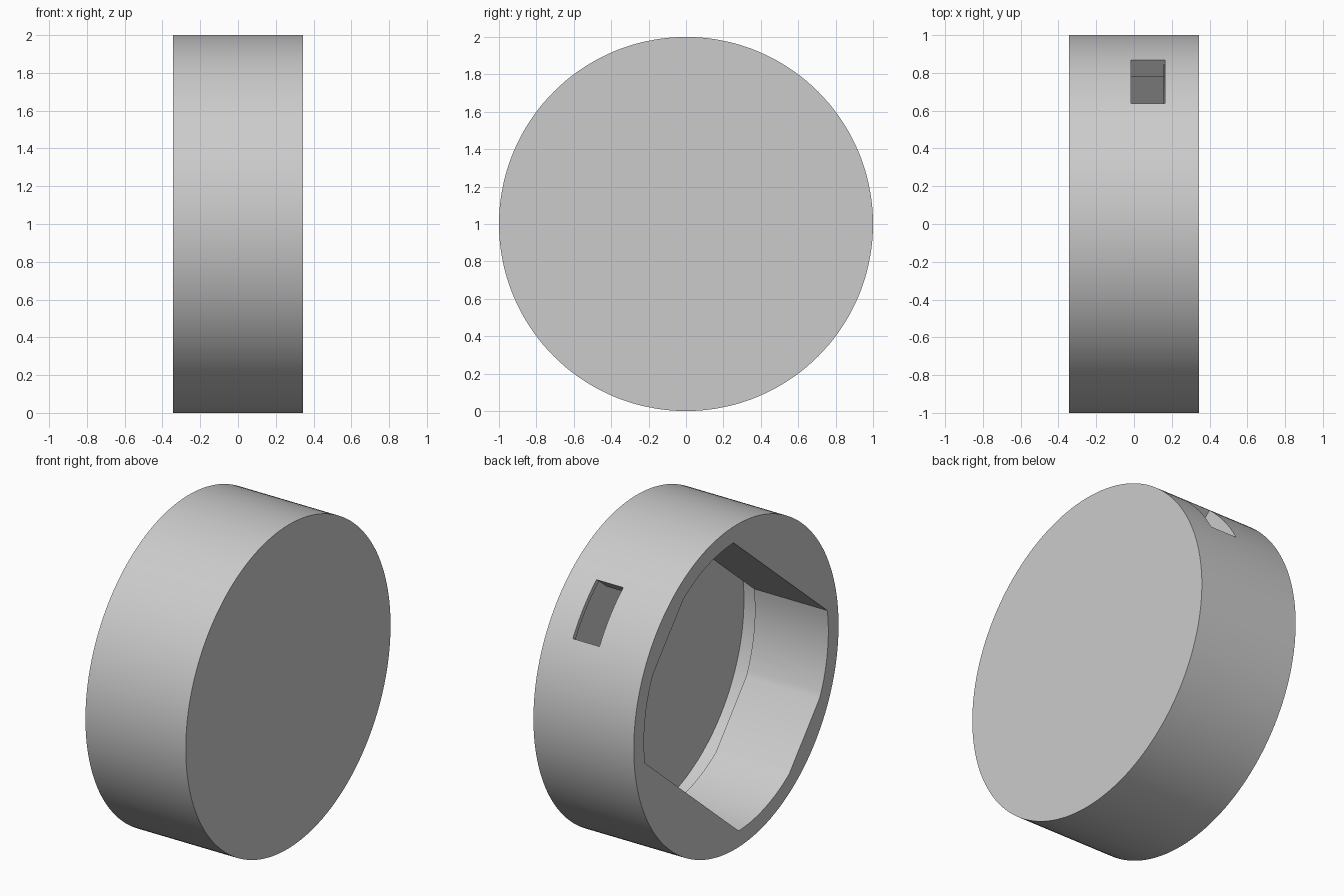
import bpy, bmesh
from math import sin, cos, pi, radians, asin, acos

if "Cube" in bpy.data.objects:
    bpy.data.objects.remove(bpy.data.objects["Cube"])

TILT = radians(40)      # direction of the slot and the pocket's long axis
HALF_WIDTH = 0.343

grey = bpy.data.materials.new("light_grey")
grey.use_nodes = True
colour = (0.6, 0.6, 0.6, 1)
grey.diffuse_color = colour
grey.node_tree.nodes["Principled BSDF"].inputs["Base Color"].default_value = colour


def prism(name, profile, x0, x1):
    """Extrude a (u, v) profile along x, tilted about the disc's axis."""
    bm = bmesh.new()
    ring = [bm.verts.new((x0, u * cos(TILT) - v * sin(TILT),
                          1 + u * sin(TILT) + v * cos(TILT))) for u, v in profile]
    face = bm.faces.new(ring)
    extruded = bmesh.ops.extrude_face_region(bm, geom=[face])["geom"]
    moved = [g for g in extruded if isinstance(g, bmesh.types.BMVert)]
    bmesh.ops.translate(bm, verts=moved, vec=(x1 - x0, 0, 0))
    bmesh.ops.recalc_face_normals(bm, faces=bm.faces)
    mesh = bpy.data.meshes.new(name)
    bm.to_mesh(mesh)
    bm.free()
    mesh.materials.append(grey)
    obj = bpy.data.objects.new(name, mesh)
    bpy.context.collection.objects.link(obj)
    return obj


def arc(radius, start, end, steps):
    return [(radius * cos(start + (end - start) * i / steps),
             radius * sin(start + (end - start) * i / steps)) for i in range(steps + 1)]


def circle(radius, steps=144):
    return arc(radius, 0, 2 * pi, steps)[:-1]


def trimmed_circle(radius, half_u, half_v):
    """Circle with four flats, as where it overlaps a rectangle."""
    low, high = acos(half_u / radius), asin(half_v / radius)
    spans = [(low, high), (pi - high, pi - low),
             (pi + low, pi + high), (2 * pi - high, 2 * pi - low)]
    return [p for a, b in spans for p in arc(radius, a, b, 14)]


# Solid drum, closed on +x
drum = prism("drum_housing", circle(1), -HALF_WIDTH, HALF_WIDTH)

# Wide round recess, flat-sided pocket open on -x, and slot through the rim
cutters = [
    prism("recess_cutter", circle(0.97), 0.159, 0.283),
    prism("pocket_cutter", trimmed_circle(0.9, 0.87, 0.673), -0.5, 0.18),
    prism("slot_cutter", [(0.7, -0.18), (1.2, -0.18), (1.2, 0.18), (0.7, 0.18)],
          -0.017, 0.165),
]
bpy.context.view_layer.objects.active = drum
for cutter in cutters:
    cutter.hide_render = True
    cut = drum.modifiers.new(cutter.name, "BOOLEAN")
    cut.operation = "DIFFERENCE"
    cut.solver = "EXACT"
    cut.object = cutter
    bpy.ops.object.modifier_apply(modifier=cut.name)
    bpy.data.objects.remove(cutter)

# Smooth the round walls, keep the edges crisp
bpy.ops.object.select_all(action="DESELECT")
drum.select_set(True)
bpy.ops.object.shade_smooth_by_angle(angle=radians(30))
